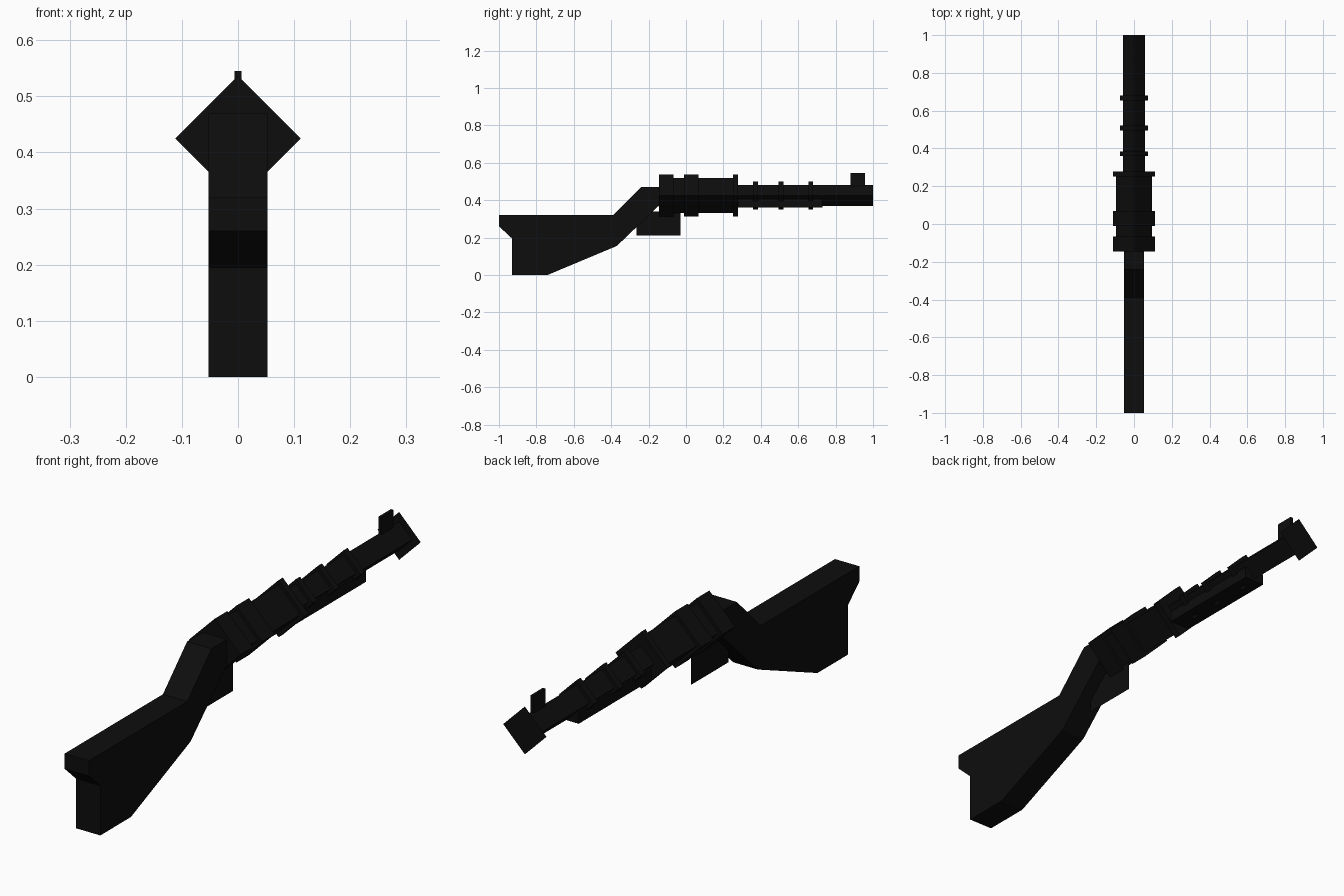
import bpy, bmesh

if "Cube" in bpy.data.objects:
    bpy.data.objects.remove(bpy.data.objects["Cube"])

black = bpy.data.materials.new("matte black")
black.diffuse_color = (0.004, 0.004, 0.004, 1)
black.use_nodes = True
black.node_tree.nodes["Principled BSDF"].inputs["Base Color"].default_value = black.diffuse_color
AXIS_Z = 0.425  # height of the barrel axis


def finish(name, bm):
    bmesh.ops.recalc_face_normals(bm, faces=bm.faces)
    me = bpy.data.meshes.new(name)
    bm.to_mesh(me)
    bm.free()
    me.materials.append(black)
    ob = bpy.data.objects.new(name, me)
    bpy.context.collection.objects.link(ob)
    return ob


def extrude(name, points, offset):
    """Face through points, extruded along offset (None keeps a flat sheet)."""
    bm = bmesh.new()
    face = bm.faces.new([bm.verts.new(p) for p in points])
    if offset:
        ext = bmesh.ops.extrude_face_region(bm, geom=[face], use_keep_orig=True)
        verts = [g for g in ext["geom"] if isinstance(g, bmesh.types.BMVert)]
        bmesh.ops.translate(bm, verts=verts, vec=offset)
    return finish(name, bm)


def diamond(name, r, y0, y1):
    """Four-sided tube standing on its corner, along y."""
    pts = [(r, y0, AXIS_Z), (0, y0, AXIS_Z + r), (-r, y0, AXIS_Z), (0, y0, AXIS_Z - r)]
    return extrude(name, pts, (0, y1 - y0, 0) if y1 > y0 else None)


def side_profile(name, yz, half_width):
    """Side outline extruded across x, or a flat sheet when half_width is 0."""
    pts = [(-half_width, y, z) for y, z in yz]
    return extrude(name, pts, (2 * half_width, 0, 0) if half_width else None)


def rect(y0, y1, z0, z1):
    return [(y0, z0), (y1, z0), (y1, z1), (y0, z1)]


# Stock with angled wrist
side_profile("stock", [(-1, 0.32), (-0.39, 0.32), (-0.24, 0.47), (-0.13, 0.47),
                       (-0.13, 0.385), (-0.37, 0.155), (-0.74, 0), (-0.93, 0),
                       (-0.93, 0.195), (-1, 0.26)], 0.053)

# Receiver and its collars
diamond("receiver", 0.094, -0.14, 0.265)
for i, (y0, y1) in enumerate([(-0.145, -0.067), (-0.01, 0.068), (0.252, 0.278)]):
    diamond(f"receiver_collar_{i + 1}", 0.112, y0, y1)

# Barrel, bands and the flat muzzle plate
diamond("barrel", 0.057, 0.26, 1.0)
for i, y in enumerate([0.372, 0.508, 0.667]):
    diamond(f"barrel_band_{i + 1}", 0.075, y - 0.013, y + 0.013)
diamond("muzzle_plate", 0.094, 1.0, 1.0)

# Fore-end below the barrel
side_profile("fore_end", rect(0.26, 0.73, 0.36, 0.405), 0.045)

# Flat trigger guard plate and front sight blade
side_profile("trigger_guard", rect(-0.265, -0.03, 0.21, 0.34), 0)
side_profile("front_sight", rect(0.88, 0.957, 0.44, 0.545), 0.006)
